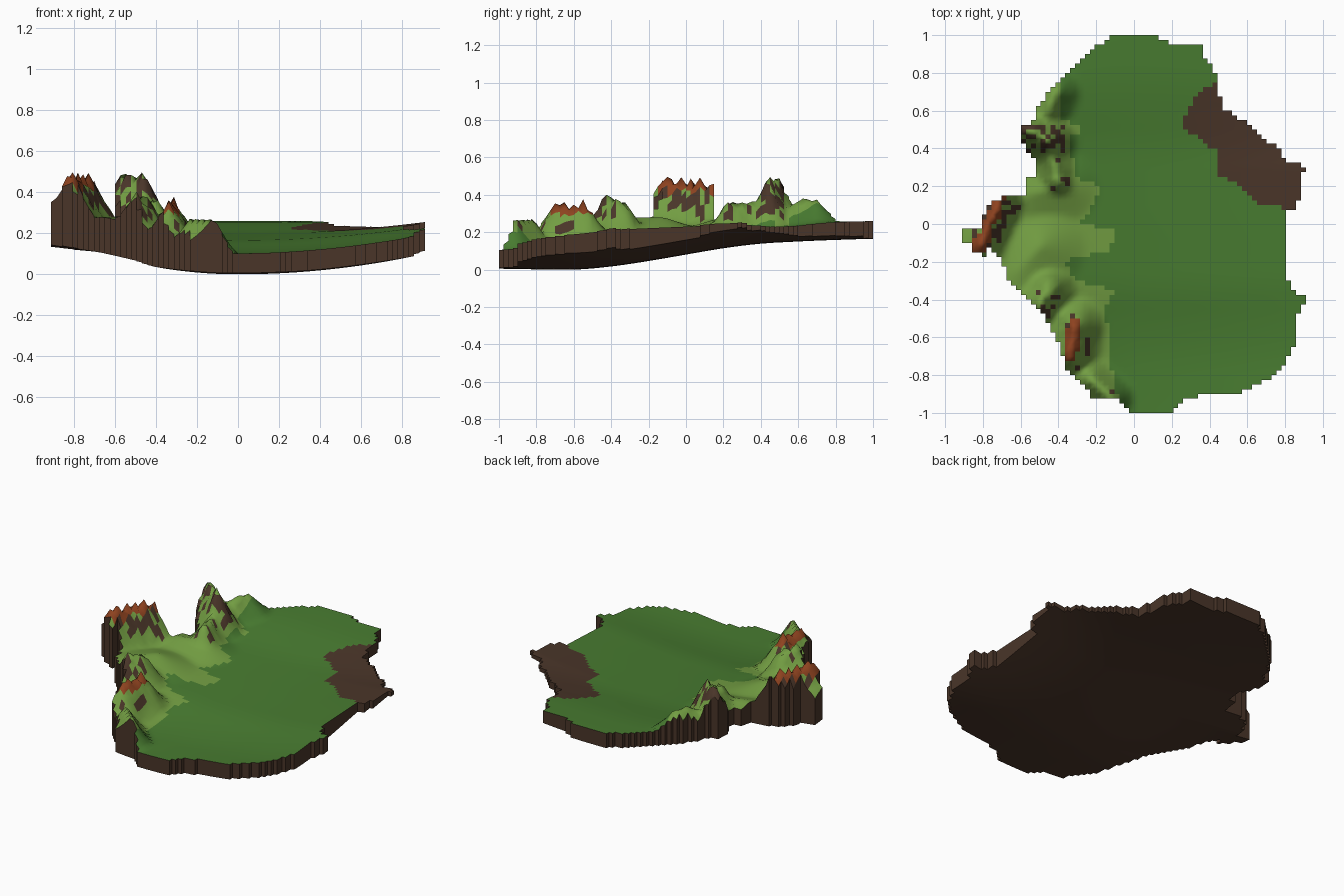
import bpy, math, random
from mathutils import Vector

if "Cube" in bpy.data.objects:
    bpy.data.objects.remove(bpy.data.objects["Cube"])

random.seed(4)
DX, DY = 0.026, 0.025

# Plan outline of the land and of the bare soil patch
OUTLINE = [(-.1, 1), (.08, 1), (.2, .96), (.36, .94), (.38, .87), (.43, .8), (.43, .7), (.46, .68),
           (.46, .62), (.56, .56), (.66, .47), (.77, .4), (.81, .33), (.9, .31), (.89, .17), (.86, .09),
           (.81, .08), (.81, -.26), (.83, -.34), (.92, -.4), (.85, -.5), (.85, -.65), (.8, -.75),
           (.7, -.83), (.58, -.89), (.4, -.89), (.25, -.94), (.2, -1), (0, -1), (-.08, -.93),
           (-.22, -.93), (-.25, -.86), (-.35, -.77), (-.38, -.68), (-.42, -.6), (-.48, -.48),
           (-.55, -.4), (-.65, -.32), (-.7, -.2), (-.76, -.13), (-.8, -.17), (-.85, -.15),
           (-.86, -.11), (-.91, -.11), (-.92, -.03), (-.82, -.02), (-.78, .08), (-.7, .15),
           (-.58, .16), (-.57, .24), (-.52, .27), (-.52, .32), (-.59, .43), (-.6, .5), (-.53, .56),
           (-.5, .63), (-.44, .72), (-.3, .86), (-.2, .94)]
PATCH = [(.35, .7), (.28, .6), (.26, .52), (.33, .46), (.45, .38), (.45, .25), (.53, .22),
         (.63, .13), (.7, .09), (1, .08), (1, .4), (.46, .76)]
# Profiles along y: underside, ground, inner limit of the dry grass
UNDER = [(-1, .01), (-.6, .002), (-.4, .02), (-.2, .05), (0, .085), (.2, .12), (.4, .145), (.7, .16), (1, .17)]
GROUND = [(-1, .10), (-.7, .105), (-.5, .13), (-.35, .16), (0, .18), (.4, .2), (.6, .23), (.75, .25), (1, .26)]
DRY = [(-.95, -.08), (-.7, -.13), (-.45, -.15), (-.35, -.1), (-.3, -.3), (-.2, -.38), (-.14, -.13),
       (-.03, -.09), (0, -.3), (.05, -.25), (.2, -.17), (.24, -.3), (.45, -.35), (.5, -.25), (.56, -.4), (.75, -.38)]
# Ridges: start x, y, end x, y, summit height, half width
RIDGES = [(-.82, -.13, -.71, .13, .48, .15), (-.88, -.07, -.82, -.06, .31, .1),
          (-.56, .5, -.46, .44, .49, .16), (-.46, .44, -.40, .22, .36, .13),
          (-.46, .6, -.41, .7, .38, .13), (-.50, -.43, -.45, -.35, .39, .15),
          (-.34, -.70, -.31, -.54, .355, .16), (-.23, -.82, -.12, -.92, .28, .12),
          (-.62, -.26, -.5, -.12, .28, .25), (-.55, .16, -.38, .2, .27, .2)]


def lerp(table, t):
    if t <= table[0][0]:
        return table[0][1]
    for (a, u), (b, v) in zip(table, table[1:]):
        if t <= b:
            return u + (v - u) * (t - a) / (b - a)
    return table[-1][1]


def inside(poly, x, y):
    hit = False
    for (x1, y1), (x2, y2) in zip(poly, poly[1:] + poly[:1]):
        if (y1 > y) != (y2 > y) and x < x1 + (y - y1) * (x2 - x1) / (y2 - y1):
            hit = not hit
    return hit


def soft(table, y):
    return sum(lerp(table, y + d) for d in (-.08, -.04, 0, .04, .08)) / 5


def under(x, y):
    c = .12 if x > 0 else lerp([(-.45, .22), (0, .06), (1, .06)], y)
    return max(0, soft(UNDER, y) - .005 + c * x * x)


def ground(x, y):
    c = lerp([(-1, .12), (-.4, .085), (.3, .07), (.6, .02), (1, 0)], y) if x > 0 else \
        lerp([(-1, .5), (-.45, .3), (0, .12), (.6, .1), (1, 0)], y)
    base = soft(GROUND, y) + c * x * x
    top, rng = base, random.uniform(-1, 1)
    for ax, ay, bx, by, h, w in RIDGES:
        a, b, p = Vector((ax, ay)), Vector((bx, by)), Vector((x, y))
        t = max(0, min(1, (p - a).dot(b - a) / (b - a).length_squared))
        f = max(0, 1 - (p - a.lerp(b, t)).length / w) ** 1.3
        top = max(top, base + (h - base) * f * (1 + .12 * rng * (h > .3)))
    return top


def material(name, col):
    m = bpy.data.materials.new(name)
    m.diffuse_color = (*col, 1)
    m.use_nodes = True
    m.node_tree.nodes["Principled BSDF"].inputs["Base Color"].default_value = m.diffuse_color
    return m


SOIL = material("soil", (.068, .036, .022))
MATS = [material("grass", (.065, .20, .03)), material("dry_grass", (.17, .34, .055)),
        SOIL, material("red_rock", (.27, .055, .014))]

# Grid cells covered by the outline
cells = {(i, j) for i in range(-35, 35) for j in range(-40, 40)
         if inside(OUTLINE, (i + .5) * DX, (j + .5) * DY)}
corners = {(i + a, j + b) for i, j in cells for a in (0, 1) for b in (0, 1)}
TOP = {k: Vector((k[0] * DX, k[1] * DY, ground(k[0] * DX, k[1] * DY))) for k in sorted(corners)}
LOW = {k: Vector((v.x, v.y, under(v.x, v.y))) for k, v in TOP.items()}


def ring(i, j):
    return [(i, j), (i + 1, j), (i + 1, j + 1), (i, j + 1)]


def make(name, verts, faces, mats, slots=None, smooth=False):
    me = bpy.data.meshes.new(name)
    me.from_pydata(verts, [], faces)
    for m in mats:
        me.materials.append(m)
    for n, p in enumerate(me.polygons):
        p.use_smooth = smooth
        if slots:
            p.material_index = slots[n]
    ob = bpy.data.objects.new(name, me)
    bpy.context.collection.objects.link(ob)
    return ob


def cover(i, j):
    # Choose the ground cover from height, steepness and position
    pts = [TOP[k] for k in ring(i, j)]
    c = sum(pts, Vector()) / 4
    steep = (pts[2] - pts[0]).cross(pts[3] - pts[1]).normalized().z
    if inside(PATCH, c.x, c.y):
        return 2
    if c.x < lerp(DRY, c.y):
        red = .42 if c.x < -.65 else (.3 if c.y < -.5 else 9)
        if c.z > red:
            return 3
        return 2 if steep < .5 else 1
    return 0


order = sorted(cells)
keys = list(TOP)
idx = {k: n for n, k in enumerate(keys)}

# Land surface
make("land_surface", [TOP[k] for k in keys], [[idx[k] for k in ring(*c)] for c in order],
     MATS, [cover(*c) for c in order], True)

# Underside
make("underside", [LOW[k] for k in keys], [[idx[k] for k in reversed(ring(*c))] for c in order], [SOIL], smooth=True)

# Cut earth wall round the edge
verts, faces = [], []
for i, j in order:
    r = ring(i, j)
    for n, (di, dj) in enumerate([(0, -1), (1, 0), (0, 1), (-1, 0)]):
        if (i + di, j + dj) not in cells:
            a, b = r[n], r[(n + 1) % 4]
            s = len(verts)
            verts += [LOW[a], LOW[b], TOP[b], TOP[a]]
            faces.append([s, s + 1, s + 2, s + 3])
make("earth_wall", verts, faces, [SOIL])
